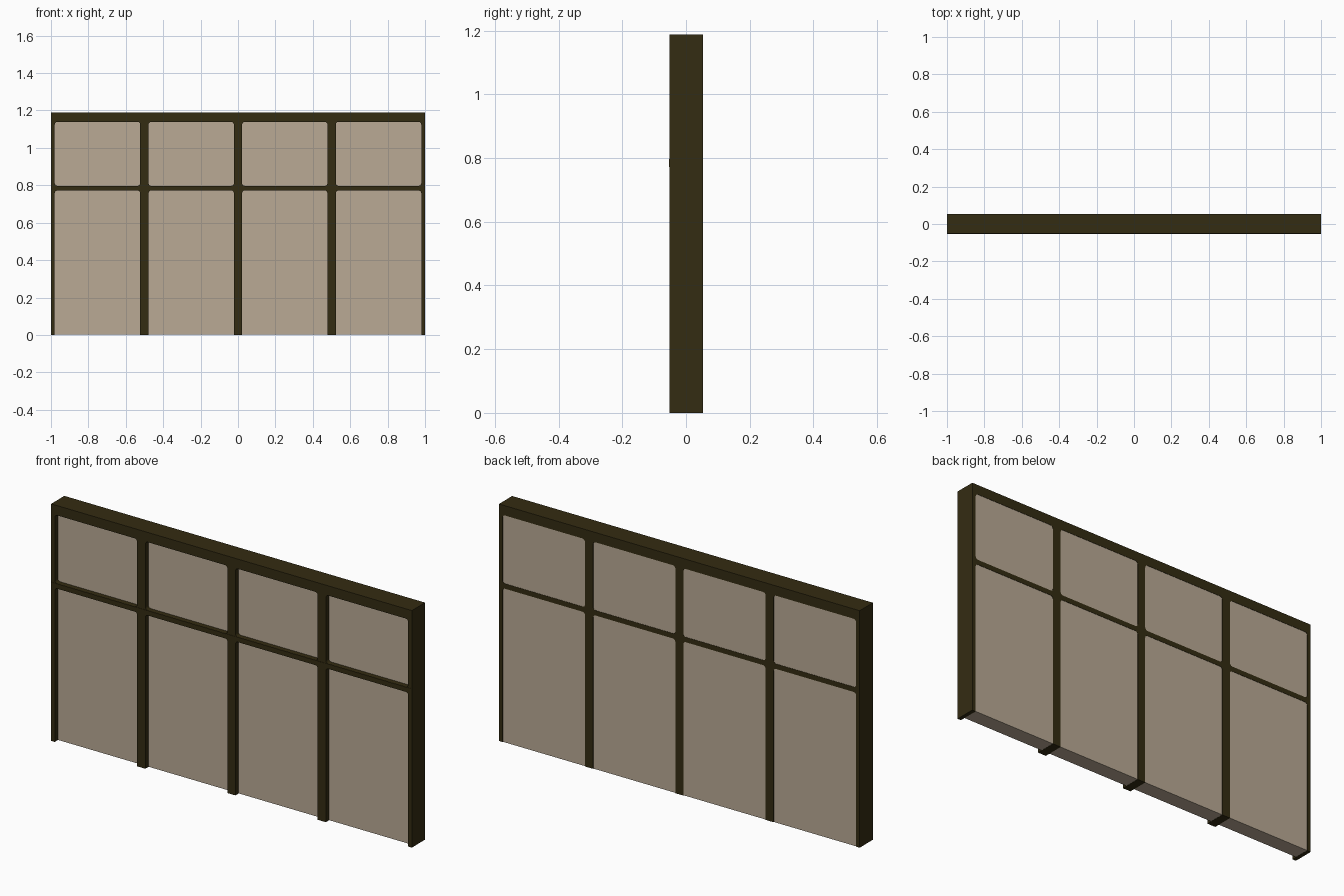
import bpy, bmesh, math
from mathutils import Matrix

if "Cube" in bpy.data.objects:
    bpy.data.objects.remove(bpy.data.objects["Cube"])

H = 1.188           # overall height
R = 0.014           # opening corner radius
BAYS = [(-0.98, -0.523), (-0.478, -0.022), (0.022, 0.478), (0.523, 0.98)]
SILL, HEAD, LOW_TOP = 0.797, 1.139, 0.772


def material(name, rgb):
    m = bpy.data.materials.new(name)
    m.diffuse_color = (*rgb, 1)
    m.use_nodes = True
    m.node_tree.nodes["Principled BSDF"].inputs["Base Color"].default_value = m.diffuse_color
    return m


bronze = material("dark bronze", (0.034, 0.025, 0.006))
tan = material("tan glass", (0.49, 0.40, 0.30))


def arc(cx, cz, a0, a1, n=4):
    return [(cx + R * math.cos(math.radians(a0 + (a1 - a0) * i / n)),
             cz + R * math.sin(math.radians(a0 + (a1 - a0) * i / n))) for i in range(n + 1)]


def rounded_hole(x0, x1, z0, z1):
    return (arc(x1 - R, z0 + R, -90, 0) + arc(x1 - R, z1 - R, 0, 90)
            + arc(x0 + R, z1 - R, 90, 180) + arc(x0 + R, z0 + R, 180, 270))


def extruded(name, loops, y0, y1, mat):
    # filled outline with holes, drawn in the xz plane and given depth along y
    cu = bpy.data.curves.new(name, 'CURVE')
    cu.dimensions = '2D'
    cu.fill_mode = 'BOTH'
    cu.extrude = (y1 - y0) / 2
    for pts in loops:
        s = cu.splines.new('POLY')
        s.points.add(len(pts) - 1)
        for p, (x, z) in zip(s.points, pts):
            p.co = (x, z, 0, 1)
        s.use_cyclic_u = True
    tmp = bpy.data.objects.new(name + "_outline", cu)
    bpy.context.collection.objects.link(tmp)
    dg = bpy.context.evaluated_depsgraph_get()
    me = bpy.data.meshes.new_from_object(tmp.evaluated_get(dg))
    bpy.data.objects.remove(tmp)
    me.transform(Matrix.Translation((0, (y0 + y1) / 2, 0)) @ Matrix.Rotation(math.pi / 2, 4, 'X'))
    bm = bmesh.new()
    bm.from_mesh(me)
    bmesh.ops.remove_doubles(bm, verts=bm.verts, dist=1e-5)
    bmesh.ops.recalc_face_normals(bm, faces=bm.faces)
    for f in bm.faces:
        f.smooth = False
        f.material_index = 0
    bm.to_mesh(me)
    bm.free()
    me.materials.clear()
    me.materials.append(mat)
    me.name = name
    ob = bpy.data.objects.new(name, me)
    bpy.context.collection.objects.link(ob)
    return ob


def box(name, x0, x1, y0, y1, z0, z1, mat):
    bm = bmesh.new()
    bmesh.ops.create_cube(bm, size=1)
    for v in bm.verts:
        v.co = (x1 if v.co.x > 0 else x0, y1 if v.co.y > 0 else y0, z1 if v.co.z > 0 else z0)
    me = bpy.data.meshes.new(name)
    bm.to_mesh(me)
    bm.free()
    me.materials.append(mat)
    bpy.context.collection.objects.link(bpy.data.objects.new(name, me))


# frame: open-bottomed lower bays are notches, upper bays are holes
outline = [(-1, 0), (-1, H), (1, H), (1, 0)]
for x0, x1 in reversed(BAYS):
    outline += [(x1, 0)] + arc(x1 - R, LOW_TOP - R, 0, 90) + arc(x0 + R, LOW_TOP - R, 90, 180) + [(x0, 0)]
holes = [rounded_hole(x0, x1, SILL, HEAD) for x0, x1 in BAYS]
extruded("window_frame", [outline] + holes, -0.0515, 0.053, bronze)

# transom bar standing slightly proud of the frame
box("transom_bar", -0.999, 0.999, -0.053, 0.0, LOW_TOP + 0.0005, SILL - 0.0005, bronze)

# thick glazing, recessed at the front and almost flush at the back
box("glass_panes", -0.99, 0.99, -0.027, 0.0515, 0.001, 1.16, tan)
